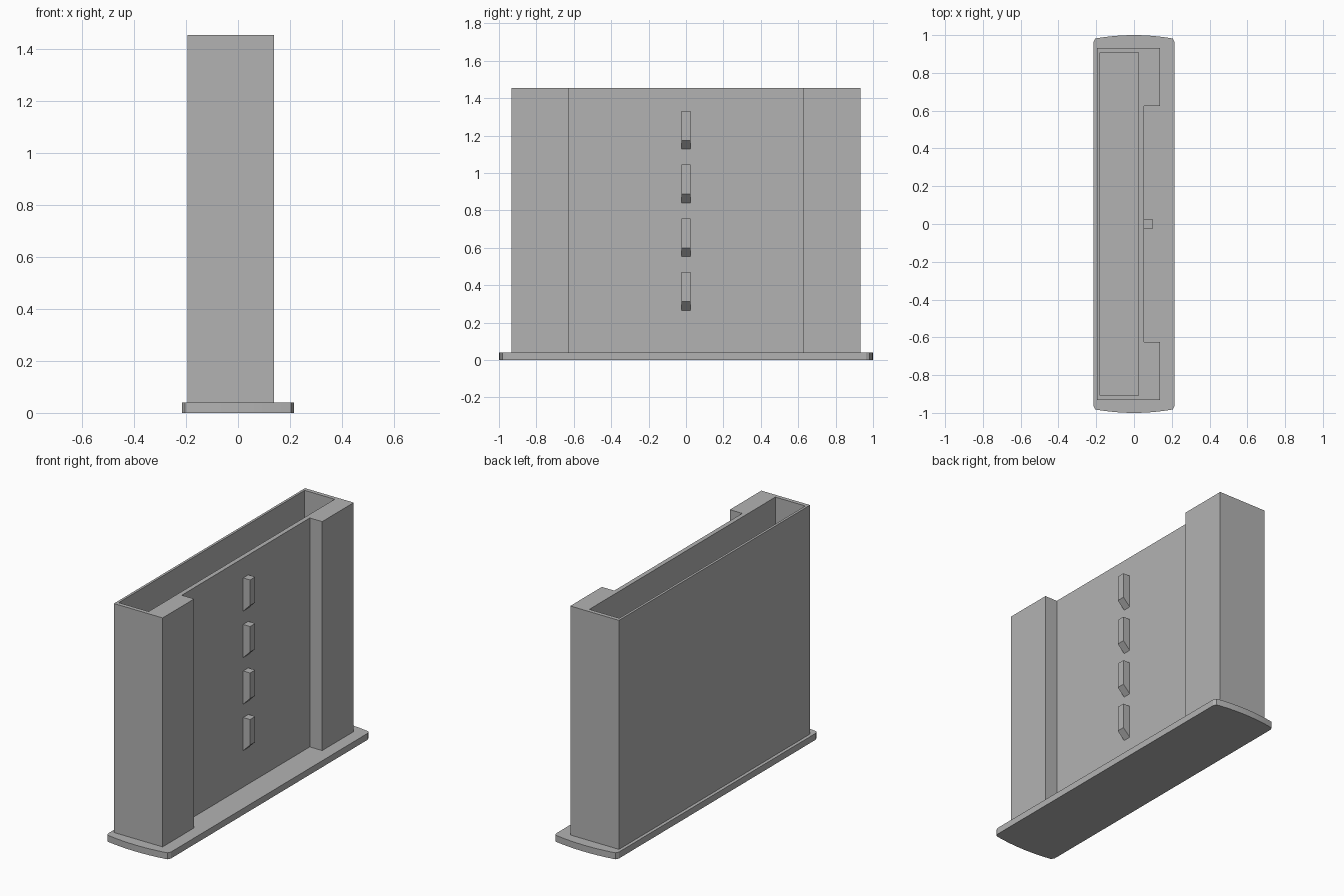
import bpy
import bmesh
import math
from mathutils import Vector

if "Cube" in bpy.data.objects:
    bpy.data.objects.remove(bpy.data.objects["Cube"], do_unlink=True)

grey = bpy.data.materials.new("plain grey")
grey.use_nodes = True
colour = (0.45, 0.45, 0.45, 1)
grey.diffuse_color = colour
grey.node_tree.nodes["Principled BSDF"].inputs["Base Color"].default_value = colour


def prism(name, points, sweep):
    """Extrude a closed outline of 3D points along a vector."""
    bm = bmesh.new()
    face = bm.faces.new([bm.verts.new(p) for p in points])
    grown = bmesh.ops.extrude_face_region(bm, geom=[face])["geom"]
    verts = [v for v in grown if isinstance(v, bmesh.types.BMVert)]
    bmesh.ops.translate(bm, verts=verts, vec=Vector(sweep))
    bmesh.ops.recalc_face_normals(bm, faces=bm.faces)
    mesh = bpy.data.meshes.new(name)
    bm.to_mesh(mesh)
    bm.free()
    mesh.materials.append(grey)
    obj = bpy.data.objects.new(name, mesh)
    bpy.context.collection.objects.link(obj)
    return obj


BASE_TOP, TOP = 0.04, 1.455
BACK, PANEL, PILLAR = -0.195, 0.053, 0.138

# Base plate: gently bowed ends with small rounded corners
half_width, bow, corner, steps = 0.215, 0.02, 0.02, 20
end = [(half_width, 0.962)]
for i in range(steps + 1):
    x = (half_width - corner / 2) * math.cos(math.pi * i / steps)
    end.append((x, 1 - bow * (x / half_width) ** 2))
end.append((-half_width, 0.962))
outline = end + [(-x, -y) for x, y in end]
base = prism("base_plate", [(x, y, 0) for x, y in outline], (0, 0, BASE_TOP))

# Housing: wide shell with a corner pillar on each side of a recessed panel
half = [(BACK, 0.933), (PILLAR, 0.933), (PILLAR, 0.625), (PANEL, 0.625)]
outline = half + [(x, -y) for x, y in reversed(half)]
housing = prism("housing", [(x, y, BASE_TOP) for x, y in outline],
                (0, 0, TOP - BASE_TOP))

# Open compartment cut into the housing from above
pocket = [(-0.18, -0.908), (0.025, -0.908), (0.025, 0.908), (-0.18, 0.908)]
cutter = prism("compartment_cutter", [(x, y, BASE_TOP + 0.01) for x, y in pocket],
               (0, 0, TOP))
cutter.hide_render = True
cutter.hide_viewport = True
cut = housing.modifiers.new("compartment", "BOOLEAN")
cut.operation = "DIFFERENCE"
cut.solver = "EXACT"
cut.object = cutter

# Column of catches with sloped undersides on the recessed panel
depth, width, height = 0.047, 0.05, 0.205
for i in range(4):
    z = 0.265 + i * 0.2875
    side = [(PANEL, z), (PANEL + depth, z + depth),
            (PANEL + depth, z + height), (PANEL, z + height)]
    prism(f"catch_{i + 1}", [(x, -width / 2, h) for x, h in side], (0, width, 0))
